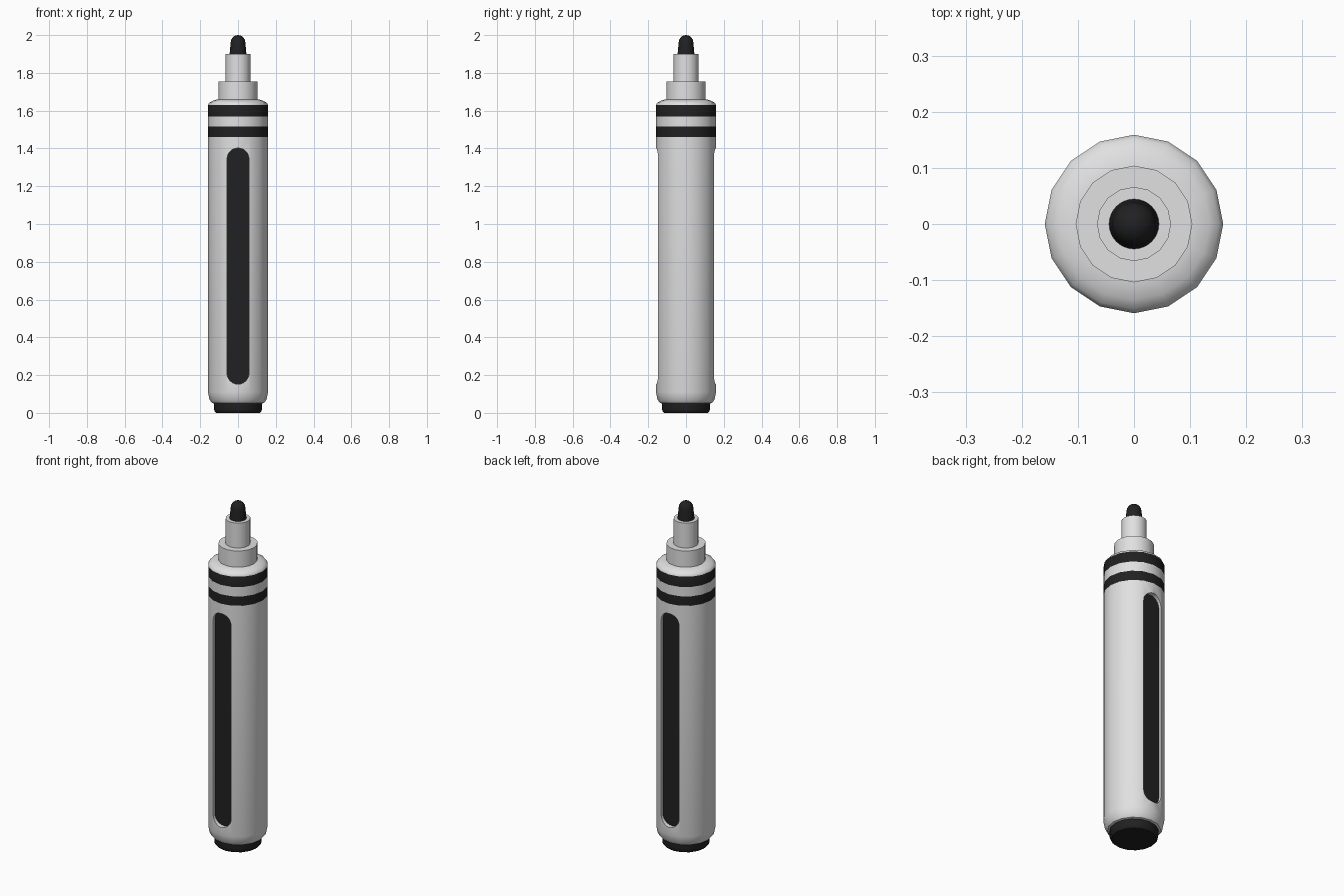
import bpy, bmesh, math

if "Cube" in bpy.data.objects:
    bpy.data.objects.remove(bpy.data.objects["Cube"])


def material(name, value):
    m = bpy.data.materials.new(name)
    m.diffuse_color = (value, value, value, 1)
    m.use_nodes = True
    m.node_tree.nodes["Principled BSDF"].inputs["Base Color"].default_value = m.diffuse_color
    return m


GREY = material("light_grey", 0.75)
BLACK = material("black", 0.015)


def add_object(name, bm, mats):
    bmesh.ops.recalc_face_normals(bm, faces=bm.faces)
    mesh = bpy.data.meshes.new(name)
    bm.to_mesh(mesh)
    bm.free()
    obj = bpy.data.objects.new(name, mesh)
    bpy.context.collection.objects.link(obj)
    for m in mats:
        mesh.materials.append(m)
    return obj


def smooth(obj, angle=35):
    bpy.ops.object.select_all(action='DESELECT')
    obj.select_set(True)
    bpy.context.view_layer.objects.active = obj
    bpy.ops.object.shade_smooth_by_angle(angle=math.radians(angle))


def lathe(name, profile, mats, sides=16):
    """Closed turned solid from (radius, height) points, bottom to top."""
    bm = bmesh.new()
    rings = [[bm.verts.new((r * math.cos(math.tau * i / sides),
                            r * math.sin(math.tau * i / sides), z))
              for i in range(sides)] for r, z in profile]
    for a, b in zip(rings, rings[1:]):
        for i in range(sides):
            j = (i + 1) % sides
            bm.faces.new((a[i], a[j], b[j], b[i]))
    bm.faces.new(rings[0])
    bm.faces.new(rings[-1])
    return add_object(name, bm, mats)


# Barrel with rounded ends; rings at the stripe heights
BANDS = [(1.46, 1.515), (1.57, 1.63)]
body = lathe("barrel", [(0.122, 0.048), (0.138, 0.053), (0.151, 0.07), (0.159, 0.11),
                        (0.159, 1.46), (0.159, 1.515), (0.159, 1.57), (0.159, 1.63),
                        (0.152, 1.642), (0.135, 1.652), (0.108, 1.66)], [GREY, BLACK])

# Long rounded slots cut into the front and back
FLOOR, HALF, LOW, HIGH = 0.131, 0.058, 0.152, 1.402
for side, label in ((-1, "front"), (1, "back")):
    bm = bmesh.new()
    outline = []
    for centre, start in ((HIGH - HALF, 0), (LOW + HALF, math.pi)):
        for k in range(13):
            t = start + math.pi * k / 12
            outline.append(bm.verts.new((HALF * math.cos(t), side * FLOOR,
                                         centre + HALF * math.sin(t))))
    face = bm.faces.new(outline)
    new = bmesh.ops.extrude_face_region(bm, geom=[face])["geom"]
    bmesh.ops.translate(bm, vec=(0, side * 0.15, 0),
                        verts=[g for g in new if isinstance(g, bmesh.types.BMVert)])
    cutter = add_object(label + "_slot_cutter", bm, [GREY])
    cutter.hide_render = True
    mod = body.modifiers.new("slot", 'BOOLEAN')
    mod.operation, mod.solver, mod.object = 'DIFFERENCE', 'EXACT', cutter
    bpy.context.view_layer.objects.active = body
    bpy.ops.object.modifier_apply(modifier=mod.name)
    bpy.data.objects.remove(cutter)

# Black stripes by height, black slot floors by depth
for p in body.data.polygons:
    c, n = p.center, p.normal
    stripe = any(lo < c.z < hi for lo, hi in BANDS)
    floor = abs(n.y) > 0.99 and abs(abs(c.y) - FLOOR) < 0.002 and LOW < c.z < HIGH
    p.material_index = int(stripe or floor)
smooth(body)

# End plug, collar and nozzle
smooth(lathe("end_plug", [(0.116, 0), (0.124, 0.008), (0.127, 0.02), (0.127, 0.052)], [BLACK]))
smooth(lathe("collar", [(0.104, 1.64), (0.104, 1.755)], [GREY]))
smooth(lathe("nozzle", [(0.066, 1.74), (0.066, 1.9)], [GREY]))

# Felt tip with a domed end
R = 0.039
dome = [(R * math.cos(math.radians(a)), 2 - R + R * math.sin(math.radians(a)))
        for a in (0, 20, 40, 60, 75, 87)]
smooth(lathe("felt_tip", [(0.045, 1.89), (0.044, 1.905)] + dome, [BLACK], 32))
